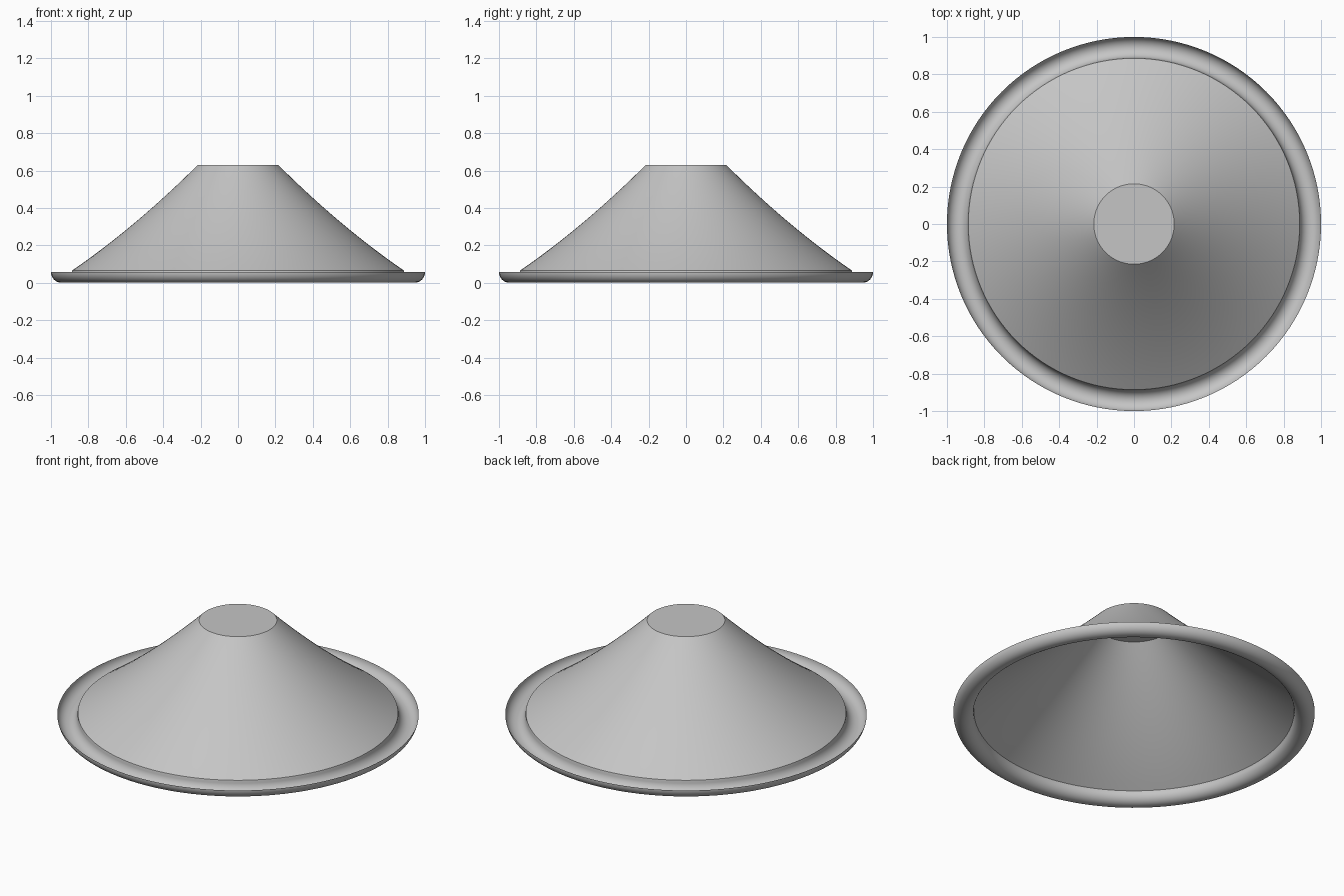
import bpy
import bmesh
import math

cube = bpy.data.objects.get("Cube")
if cube:
    bpy.data.objects.remove(cube, do_unlink=True)

SIDES = 128

grey = bpy.data.materials.new("mid_grey")
grey.use_nodes = True
colour = (0.56, 0.56, 0.56, 1)
grey.diffuse_color = colour
grey.node_tree.nodes["Principled BSDF"].inputs["Base Color"].default_value = colour


def finish(name, bm):
    mesh = bpy.data.meshes.new(name)
    bm.to_mesh(mesh)
    bm.free()
    mesh.materials.append(grey)
    obj = bpy.data.objects.new(name, mesh)
    bpy.context.collection.objects.link(obj)
    bpy.ops.object.select_all(action="DESELECT")
    obj.select_set(True)
    bpy.context.view_layer.objects.active = obj
    bpy.ops.object.shade_smooth_by_angle(angle=math.radians(35))
    return obj


def lathe(name, profile):
    """Turn a (radius, height) profile, listed from outside in, about z."""
    bm = bmesh.new()
    rings = []
    for r, z in profile:
        angles = [math.tau * i / SIDES for i in range(SIDES)]
        rings.append([bm.verts.new((r * math.cos(a), r * math.sin(a), z)) for a in angles])
    for outer, inner in zip(rings, rings[1:]):
        for i in range(SIDES):
            j = (i + 1) % SIDES
            bm.faces.new((outer[i], outer[j], inner[j], inner[i]))
    return finish(name, bm)


# Flexible surround: a half-round trough, open at the top
roll = []
for k in range(21):
    a = math.pi * k / 20
    roll.append((0.944 + 0.056 * math.cos(a), 0.057 * (1 - math.sin(a))))
roll.append((0.886, 0.066))
lathe("surround", roll)

# Thin hollow cone with a slightly flared wall
wall = []
for k in range(17):
    t = k / 16
    sag = 0.026 * 4 * t * (1 - t)
    wall.append((0.886 + (0.215 - 0.886) * t, 0.066 + (0.63 - 0.066) * t - sag))
lathe("cone", wall)

# Flat disc closing the top of the cone
bm = bmesh.new()
bmesh.ops.create_circle(bm, cap_ends=True, segments=SIDES, radius=0.215)
cap = finish("cap", bm)
cap.location.z = 0.63
